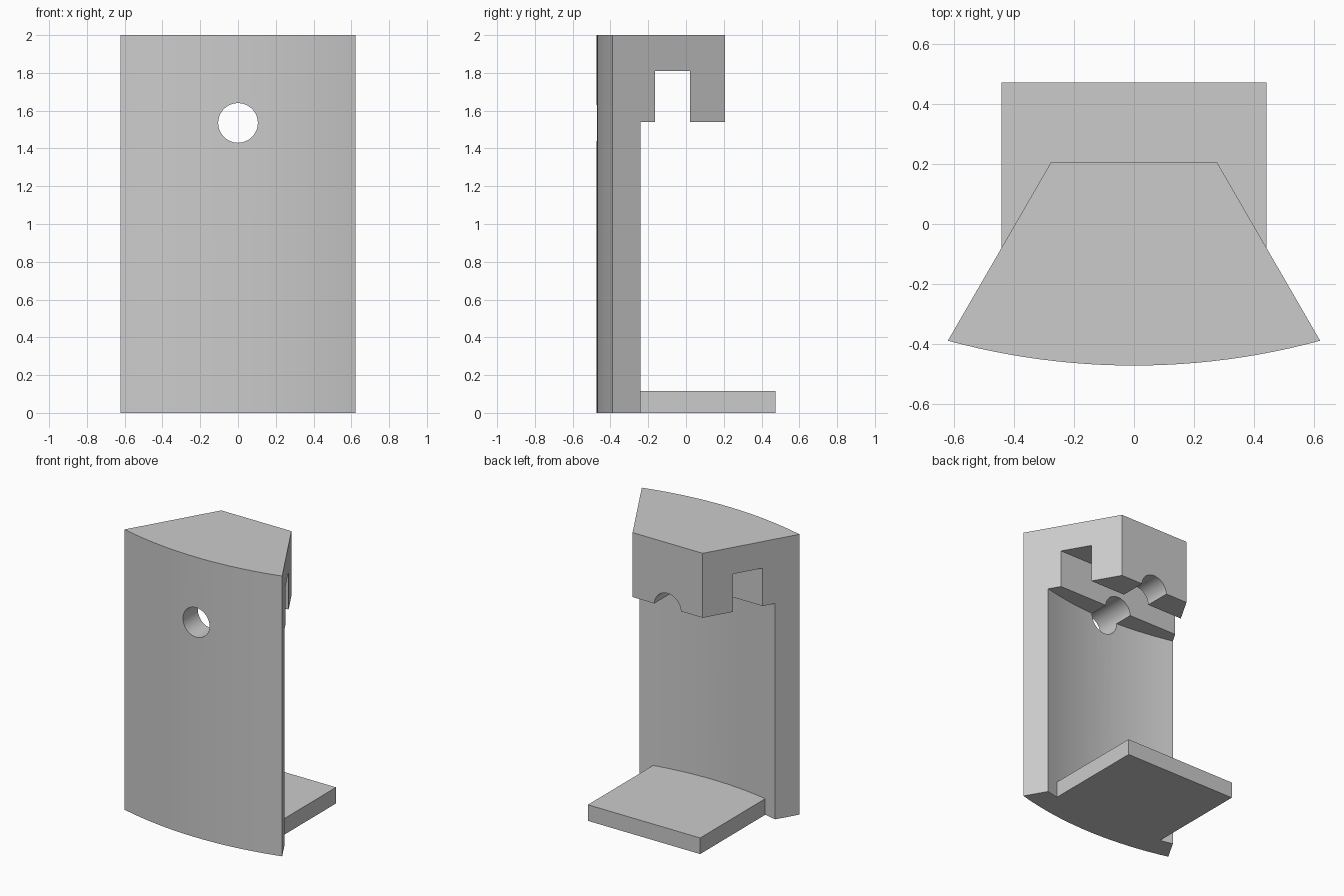
import bpy
import bmesh
import math

cube = bpy.data.objects.get("Cube")
if cube:
    bpy.data.objects.remove(cube, do_unlink=True)

grey = bpy.data.materials.new("light grey")
grey.use_nodes = True
colour = (0.6, 0.6, 0.6, 1)
grey.diffuse_color = colour
grey.node_tree.nodes["Principled BSDF"].inputs["Base Color"].default_value = colour

CENTRE_Y = 1.9      # shared centre of the curved front and back of the wall
OUTER, INNER = 2.373, 2.206


def arc(radius, half_width, steps=24):
    """Points from -x to +x on a curve bulging toward the front."""
    a = math.asin(half_width / radius)
    angles = [-a + 2 * a * i / steps for i in range(steps + 1)]
    return [(radius * math.sin(t), CENTRE_Y - radius * math.cos(t)) for t in angles]


def prism(name, outline, z0, z1):
    """Extrude a plan outline between two heights."""
    bm = bmesh.new()
    base = bm.faces.new([bm.verts.new((x, y, z0)) for x, y in outline])
    top = bmesh.ops.extrude_face_region(bm, geom=[base])["geom"]
    verts = [v for v in top if isinstance(v, bmesh.types.BMVert)]
    bmesh.ops.translate(bm, verts=verts, vec=(0, 0, z1 - z0))
    bmesh.ops.recalc_face_normals(bm, faces=bm.faces)
    mesh = bpy.data.meshes.new(name)
    bm.to_mesh(mesh)
    bm.free()
    mesh.materials.append(grey)
    obj = bpy.data.objects.new(name, mesh)
    bpy.context.collection.objects.link(obj)
    return obj


def box(name, x, y0, y1, z0, z1):
    return prism(name, [(-x, y0), (x, y0), (x, y1), (-x, y1)], z0, z1)


def combine(target, tool, operation):
    """Apply a boolean and discard the helper."""
    mod = target.modifiers.new(tool.name, "BOOLEAN")
    mod.object, mod.operation, mod.solver = tool, operation, "EXACT"
    bpy.ops.object.select_all(action="DESELECT")
    bpy.context.view_layer.objects.active = target
    target.select_set(True)
    bpy.ops.object.modifier_apply(modifier=mod.name)
    bpy.data.objects.remove(tool, do_unlink=True)


# Wedge body with a curved front
body = prism("curved_wall_bracket",
             arc(OUTER, 0.622) + [(0.277, 0.207), (-0.277, 0.207)], 0, 2)

# Open space behind the wall, below the head block
cavity = prism("cavity_cutter", arc(INNER, 0.8) + [(0.8, 1), (-0.8, 1)], -0.5, 1.54)
combine(body, cavity, "DIFFERENCE")

# Cross slot in the head block
combine(body, box("slot_cutter", 1, -0.163, 0.021, 1.3, 1.81), "DIFFERENCE")

# Round hole running front to back
bpy.ops.mesh.primitive_cylinder_add(vertices=48, radius=0.105, depth=2,
                                    location=(0, 0, 1.535),
                                    rotation=(math.pi / 2, 0, 0))
hole = bpy.context.object
hole.name = "hole_cutter"
hole.data.materials.append(grey)
combine(body, hole, "DIFFERENCE")

# Foot plate
combine(body, box("foot_plate", 0.443, -0.36, 0.473, 0, 0.115), "UNION")

bpy.ops.object.shade_smooth_by_angle(angle=math.radians(20))
